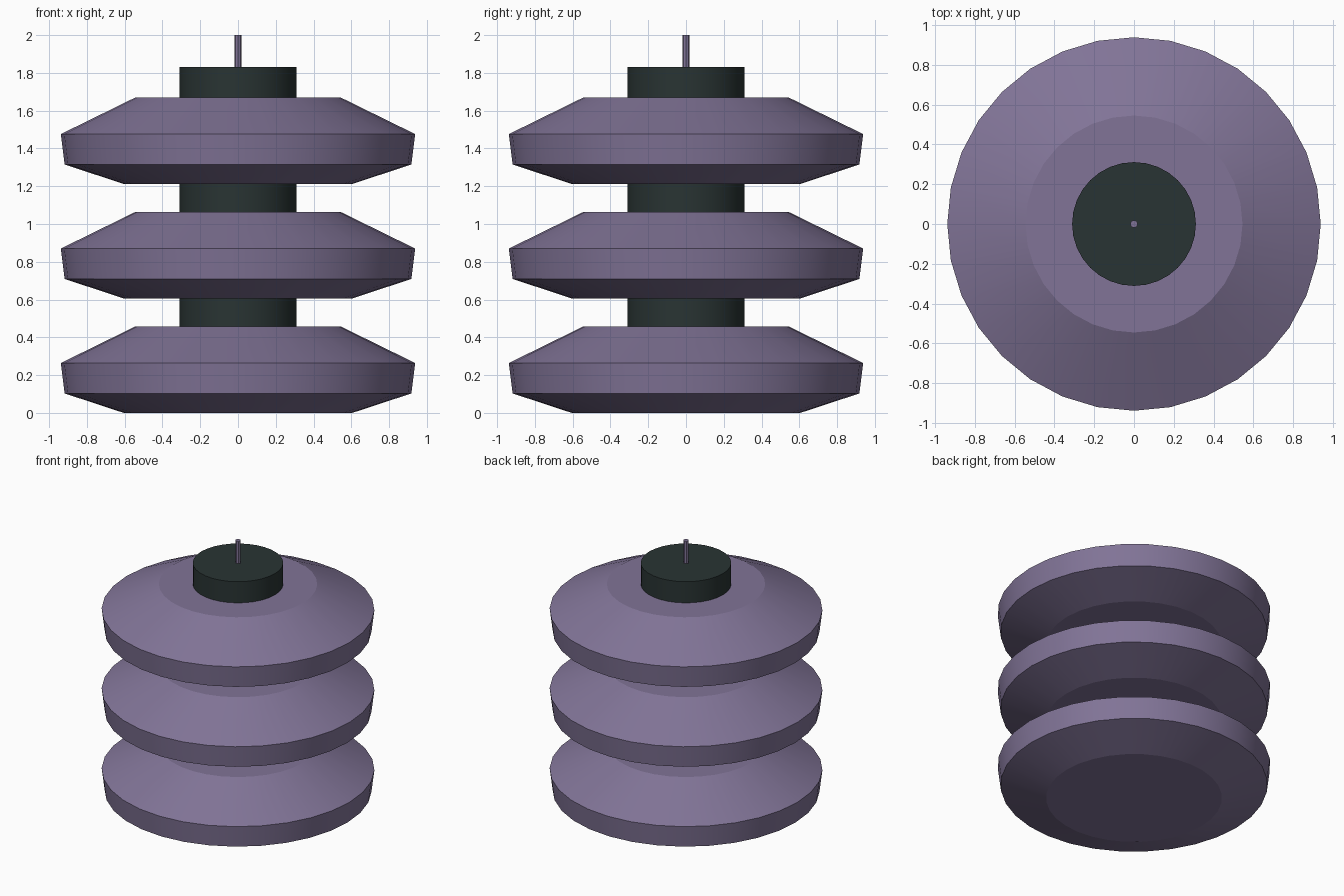
import bpy
import bmesh
import math

if "Cube" in bpy.data.objects:
    bpy.data.objects.remove(bpy.data.objects["Cube"])


def make_material(name, color):
    mat = bpy.data.materials.new(name)
    mat.diffuse_color = (*color, 1.0)
    mat.use_nodes = True
    mat.node_tree.nodes["Principled BSDF"].inputs["Base Color"].default_value = mat.diffuse_color
    return mat


def lathe(name, profile, sides, mat, z=0.0):
    """Closed solid of revolution from (radius, height) pairs, bottom to top."""
    bm = bmesh.new()
    rings = []
    for r, h in profile:
        angles = [2 * math.pi * i / sides for i in range(sides)]
        rings.append([bm.verts.new((r * math.cos(a), r * math.sin(a), h)) for a in angles])
    for low, high in zip(rings, rings[1:]):
        for i in range(sides):
            j = (i + 1) % sides
            bm.faces.new((low[i], low[j], high[j], high[i]))
    bm.faces.new(rings[0][::-1])
    bm.faces.new(rings[-1])
    mesh = bpy.data.meshes.new(name)
    bm.to_mesh(mesh)
    bm.free()
    mesh.materials.append(mat)
    obj = bpy.data.objects.new(name, mesh)
    obj.location.z = z
    bpy.context.collection.objects.link(obj)
    bpy.ops.object.select_all(action='DESELECT')
    obj.select_set(True)
    bpy.context.view_layer.objects.active = obj
    # Round walls are smooth, rims between the bands stay crisp
    bpy.ops.object.shade_smooth_by_angle(angle=math.radians(15))
    return obj


purple = make_material("dusty_purple", (0.22, 0.175, 0.31))
dark = make_material("dark_green_grey", (0.022, 0.034, 0.033))

# Three identical stacked discs with bevelled rims
disc_profile = [(0.605, 0.0), (0.918, 0.103), (0.938, 0.264), (0.545, 0.457)]
for n, label in enumerate(("lower", "middle", "upper")):
    lathe(label + "_disc", disc_profile, 32, purple, z=n * 0.606)

# Core visible between the discs and above the top one
for label, bottom, top in (("lower", 0.44, 0.62), ("middle", 1.046, 1.226), ("upper", 1.65, 1.83)):
    lathe(label + "_core", [(0.311, bottom), (0.311, top)], 32, dark)

# Thin pin on top
lathe("top_pin", [(0.019, 1.82), (0.019, 2.0)], 8, purple)
